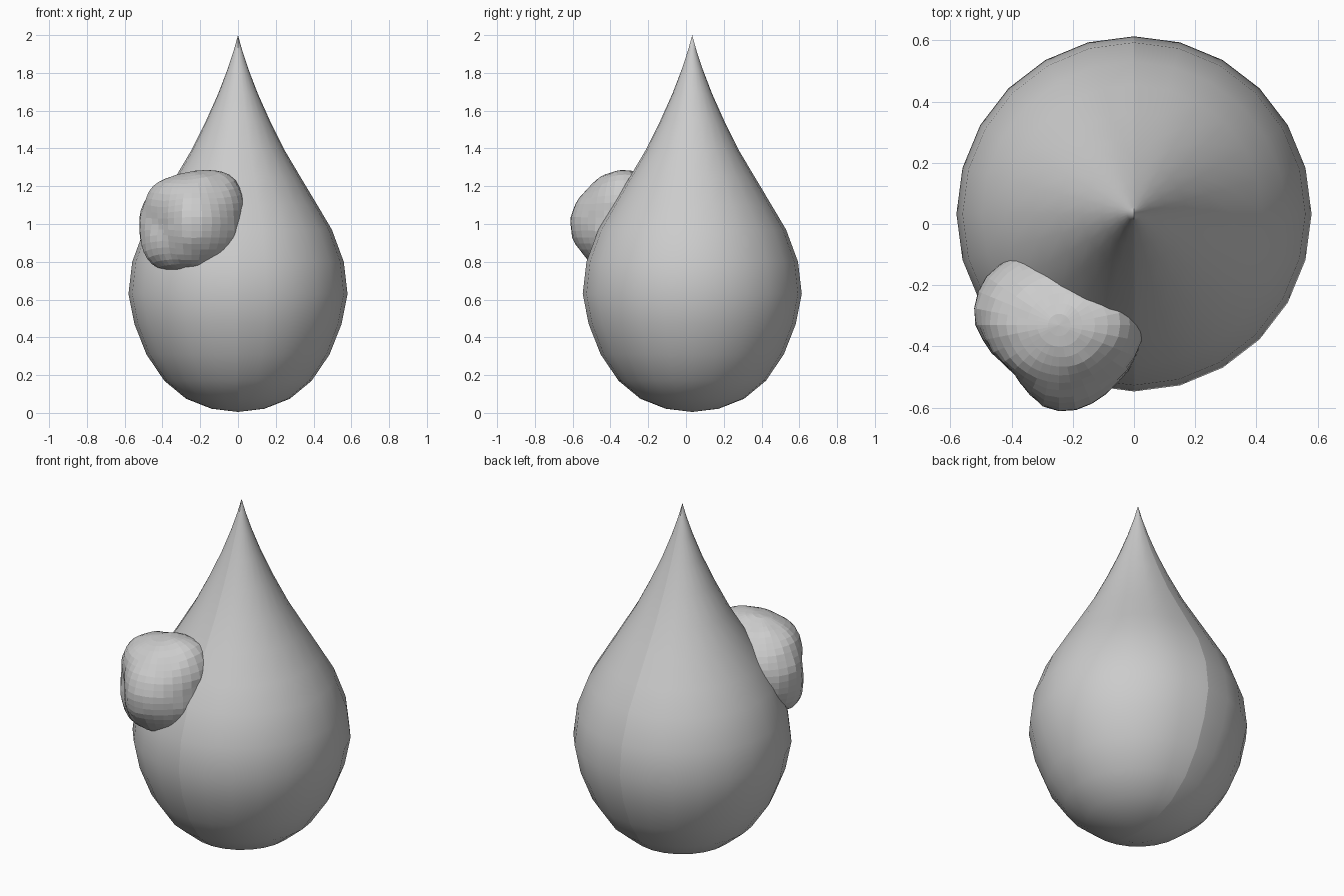
import bpy, bmesh, math
from mathutils import Vector, noise

if "Cube" in bpy.data.objects:
    bpy.data.objects.remove(bpy.data.objects["Cube"])

# Teardrop body: half a lathe, mirrored with an open seam on x = 0
profile = [(0, .005), (.14, .022), (.275, .075), (.39, .17), (.485, .31),
           (.548, .47), (.58, .63), (.56, .80), (.497, .97), (.42, 1.10),
           (.33, 1.25), (.25, 1.385), (.17, 1.545), (.105, 1.69),
           (.055, 1.82), (.022, 1.92), (0, 2.0)]
STEPS = 12
bm = bmesh.new()
rings = []
for r, z in profile:
    if r == 0:
        rings.append([bm.verts.new((0, 0, z))] * (STEPS + 1))
    else:
        angles = [-math.pi / 2 + math.pi * i / STEPS for i in range(STEPS + 1)]
        rings.append([bm.verts.new((r * math.cos(a), r * math.sin(a), z)) for a in angles])
for low, high in zip(rings, rings[1:]):
    for i in range(STEPS):
        loop = [low[i], low[i + 1], high[i + 1], high[i]]
        bm.faces.new(list(dict.fromkeys(loop)))
for f in bm.faces:
    f.smooth = True
mesh = bpy.data.meshes.new("drop_body")
bm.to_mesh(mesh)
bm.free()
body = bpy.data.objects.new("drop_body", mesh)
body.location = (0, .033, 0)
bpy.context.collection.objects.link(body)
mirror = body.modifiers.new("other_half", 'MIRROR')
mirror.use_mirror_merge = False

# Lumpy growth on the front left: a sphere pushed out and in by soft lobes
lobes = [((-.76, -.65, 0), -.06, 7), ((0, -1, 0), .025, 8), ((-.8, 0, -.65), .035, 8),
         ((.55, 0, .85), .04, 8), ((.8, 0, .6), .03, 8), ((-.75, 0, .66), .02, 8),
         ((-.9, .45, 0), .02, 8), ((.9, -.3, -.6), .01, 8)]
bpy.ops.mesh.primitive_uv_sphere_add(segments=32, ring_count=24, radius=1,
                                     location=(-.245, -.33, 1.0))
lump = bpy.context.object
lump.name = "lump"
for v in lump.data.vertices:
    d = v.co.normalized()
    r = .265 + .008 * noise.noise(d * 3.5)
    for axis, amount, k in lobes:
        r += amount * math.exp(k * (d.dot(Vector(axis).normalized()) - 1))
    v.co = d * r
